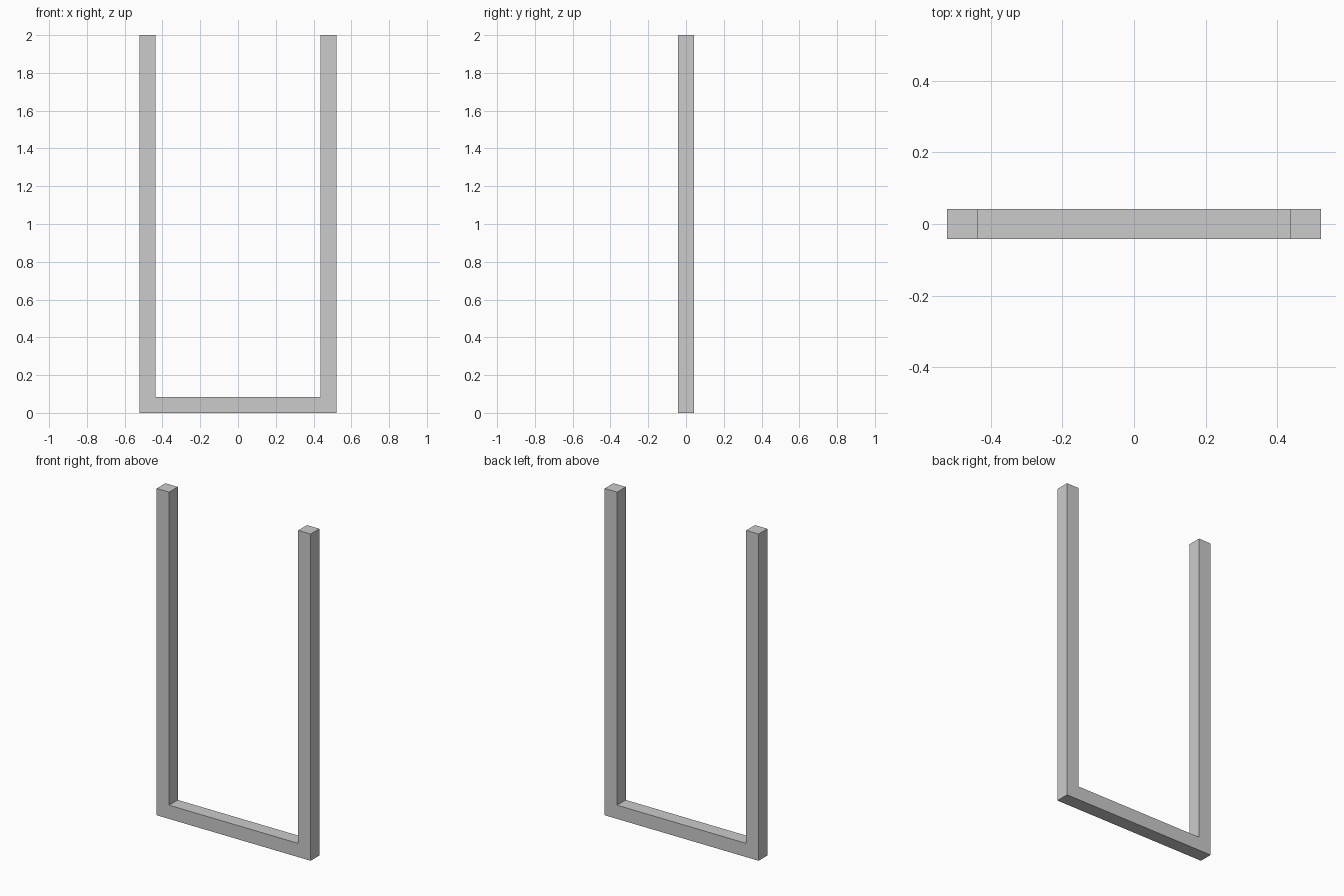
import bpy
import bmesh

if "Cube" in bpy.data.objects:
    bpy.data.objects.remove(bpy.data.objects["Cube"])

HALF_W, HEIGHT, T = 0.521, 2.0, 0.084
INNER = HALF_W - T

# U-shaped frame: right half of the outline, mirrored to the left
right = [(HALF_W, 0), (HALF_W, HEIGHT), (INNER, HEIGHT), (INNER, T)]
outline = right + [(-x, z) for x, z in reversed(right)]

bm = bmesh.new()
face = bm.faces.new([bm.verts.new((x, -T / 2, z)) for x, z in outline])

# Extrude the outline to the square bar depth
ext = bmesh.ops.extrude_face_region(bm, geom=[face], use_keep_orig=True)
verts = [g for g in ext["geom"] if isinstance(g, bmesh.types.BMVert)]
bmesh.ops.translate(bm, verts=verts, vec=(0, T, 0))
bmesh.ops.recalc_face_normals(bm, faces=bm.faces)

mesh = bpy.data.meshes.new("u_frame")
bm.to_mesh(mesh)
bm.free()
bpy.context.collection.objects.link(bpy.data.objects.new("u_frame", mesh))
